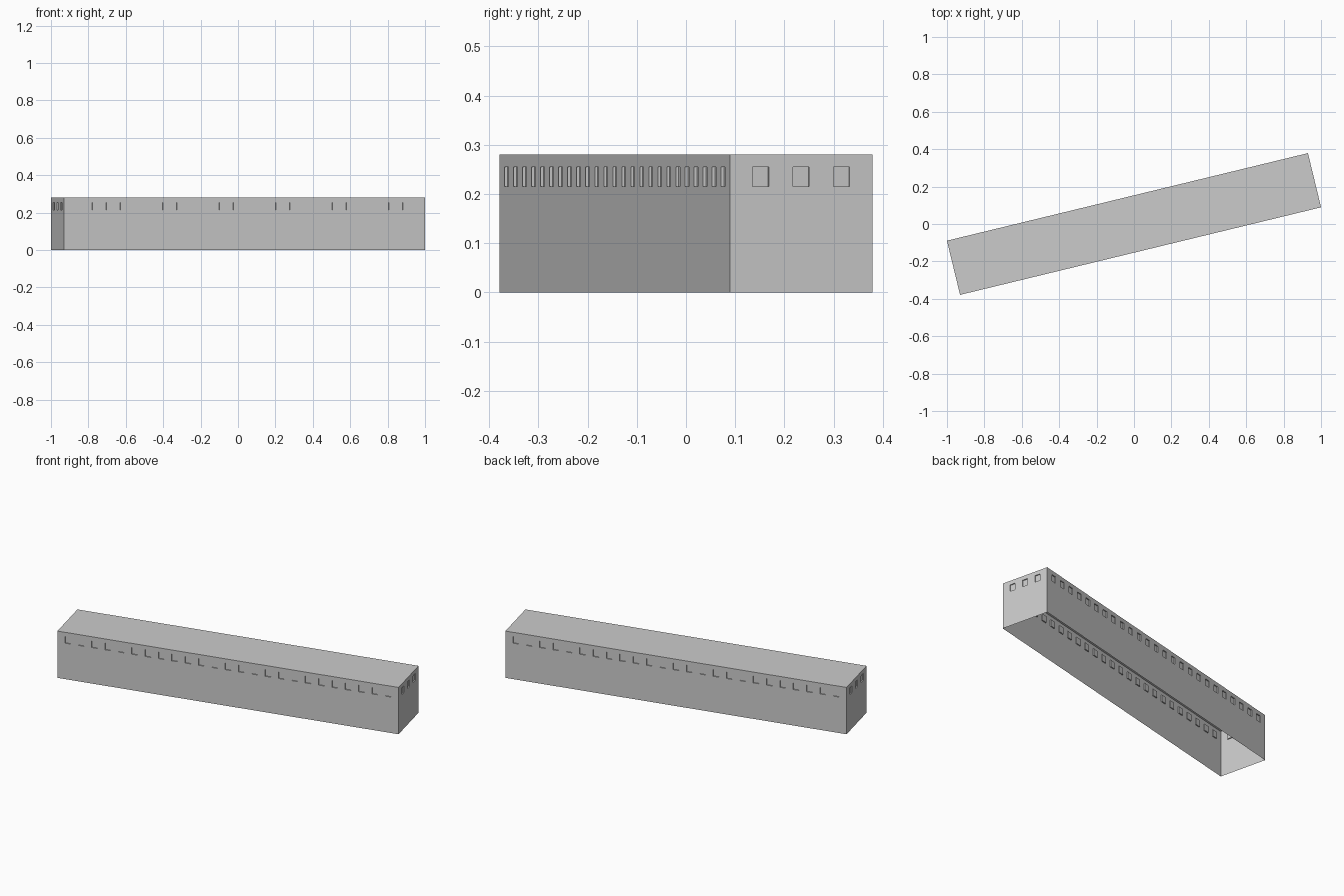
import bpy, bmesh
from math import cos, sin, pi, radians
from mathutils import Matrix, Vector

if "Cube" in bpy.data.objects:
    bpy.data.objects.remove(bpy.data.objects["Cube"])

L, W, H = 1.986, 0.298, 0.28          # length, width, height
TURN = radians(13.63)                 # rotation of the hall in plan
WIN_W, WIN_Z0, WIN_Z1 = 0.0335, 0.215, 0.255
DEPTH = 0.006                         # window recess


def wall(name, length, offset, angle, count, pitch):
    """Single-sheet wall with a row of recessed windows, facing -y before turning."""
    bm = bmesh.new()

    def quad(*pts):
        bm.faces.new([bm.verts.new(p) for p in pts])

    cuts = [-length / 2]
    for i in range(count):
        c = (i - (count - 1) / 2) * pitch
        cuts += [c - WIN_W / 2, c + WIN_W / 2]
    cuts.append(length / 2)
    levels = [0, WIN_Z0, WIN_Z1, H]

    for i, (a, b) in enumerate(zip(cuts, cuts[1:])):
        for j, (lo, hi) in enumerate(zip(levels, levels[1:])):
            outer = [(a, 0, lo), (b, 0, lo), (b, 0, hi), (a, 0, hi)]
            if j == 1 and i % 2 == 1:
                # window pane set back, with four reveals
                inner = [(x, DEPTH, z) for x, _, z in outer]
                quad(*inner)
                for k in range(4):
                    n = (k + 1) % 4
                    quad(outer[k], outer[n], inner[n], inner[k])
            else:
                quad(*outer)
    bmesh.ops.remove_doubles(bm, verts=bm.verts, dist=1e-5)
    bm.transform(Matrix.Rotation(TURN + angle, 4, 'Z')
                 @ Matrix.Translation(Vector((0, -offset, 0))))
    add_object(name, bm)


def add_object(name, bm):
    mesh = bpy.data.meshes.new(name)
    bm.to_mesh(mesh)
    bm.free()
    obj = bpy.data.objects.new(name, mesh)
    bpy.context.collection.objects.link(obj)
    return obj


# long walls and end walls
wall("front_wall", L, W / 2, 0, 25, 0.0777)
wall("back_wall", L, W / 2, pi, 25, 0.0777)
wall("right_end_wall", W, L / 2, pi / 2, 3, 0.0845)
wall("left_end_wall", W, L / 2, -pi / 2, 3, 0.0845)

# flat roof; the underside of the building stays open
bm = bmesh.new()
bm.faces.new([bm.verts.new((sx * L / 2, sy * W / 2, H))
              for sx, sy in ((-1, -1), (1, -1), (1, 1), (-1, 1))])
bm.transform(Matrix.Rotation(TURN, 4, 'Z'))
add_object("flat_roof", bm)
